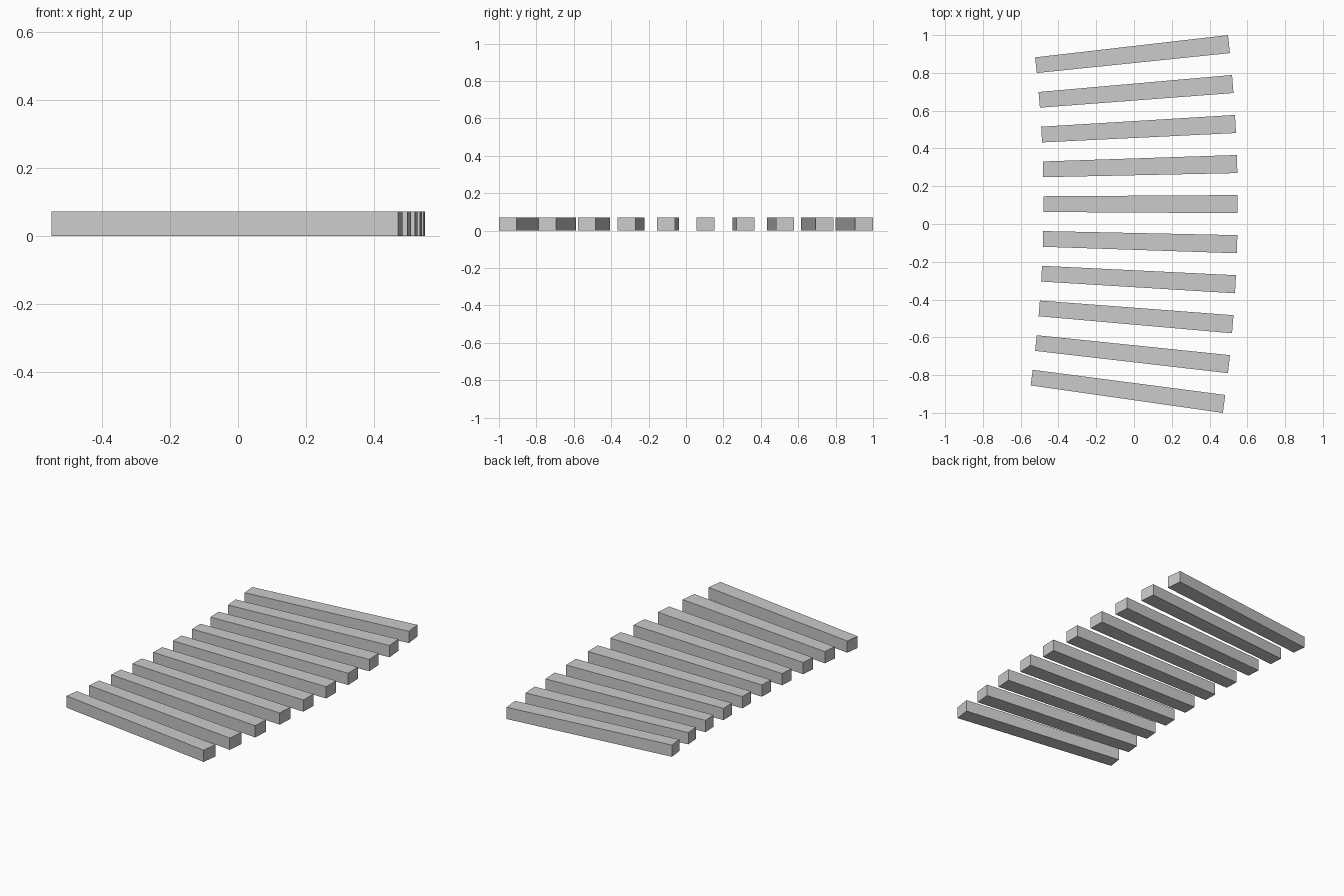
import bpy
import math

if "Cube" in bpy.data.objects:
    bpy.data.objects.remove(bpy.data.objects["Cube"])

# Slats fan out along a gentle curve, each one a wedge of the same ring
R_IN, R_OUT = 6.772, 7.8
STEP = math.radians(1.5588)
HALF = math.radians(0.352)
HEIGHT = 0.071
CX = 0.549 - R_OUT
CY = 1.0 - R_OUT * math.sin(4 * STEP + HALF)


def polar(r, a, z):
    return (CX + r * math.cos(a), CY + r * math.sin(a), z)


def add_slat(index, angle):
    a, b = angle - HALF, angle + HALF
    outline = [(R_IN, a), (R_OUT, a), (R_OUT, b), (R_IN, b)]
    verts = [polar(r, t, z) for z in (0, HEIGHT) for r, t in outline]
    faces = [(3, 2, 1, 0), (4, 5, 6, 7)]
    faces += [(i, (i + 1) % 4, (i + 1) % 4 + 4, i + 4) for i in range(4)]
    name = f"slat_{index + 1}"
    mesh = bpy.data.meshes.new(name)
    mesh.from_pydata(verts, [], faces)
    bpy.context.collection.objects.link(bpy.data.objects.new(name, mesh))


# Ten slats from front to back
for i in range(10):
    add_slat(i, (i - 5) * STEP)
